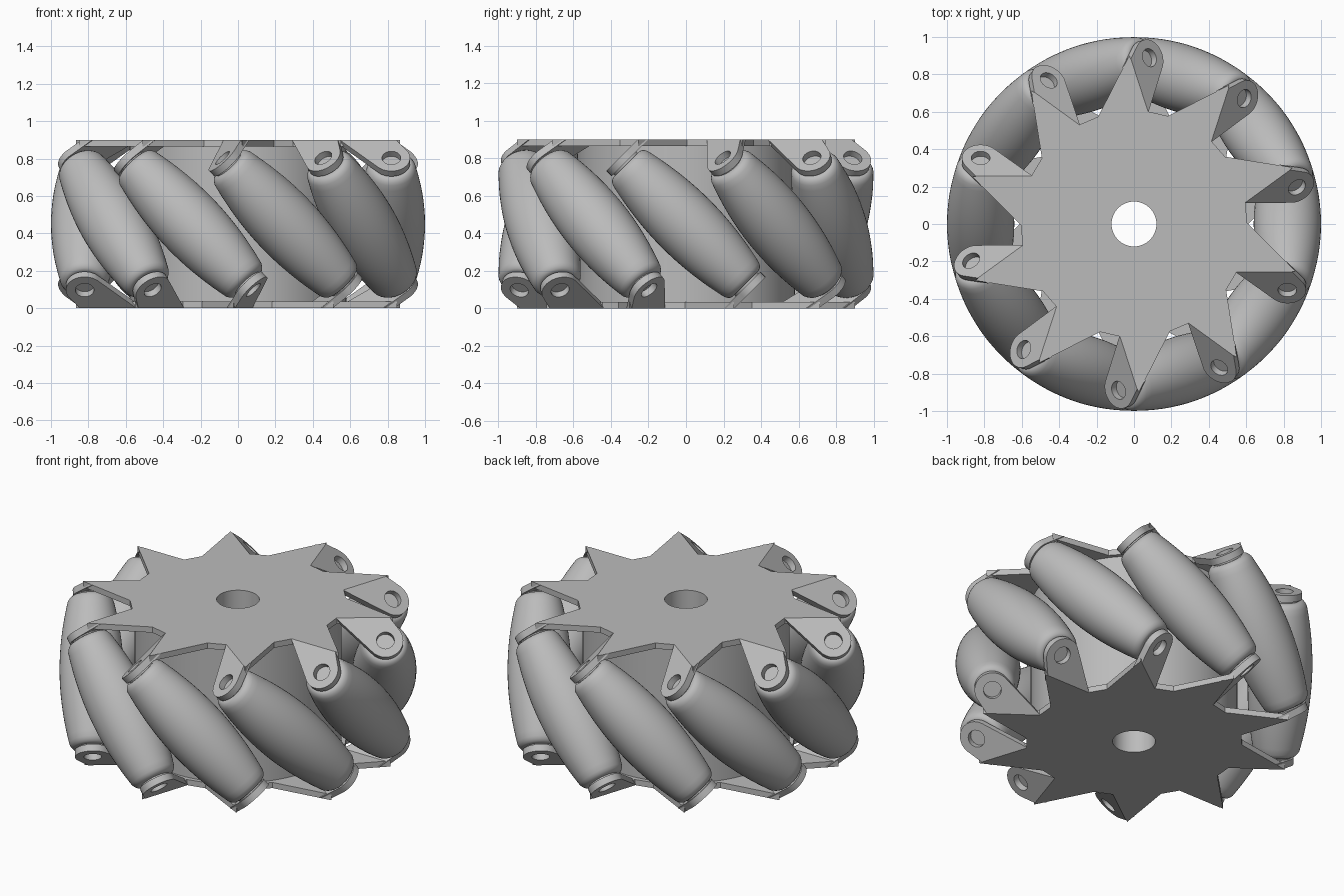
import bpy, bmesh
from math import pi, cos, sin, hypot, radians, sqrt
from mathutils import Matrix, Vector

cube = bpy.data.objects.get("Cube")
if cube:
    bpy.data.objects.remove(cube)

COUNT = 10          # rollers around the wheel
HEIGHT = 0.9
AXLE = 0.82         # distance of each roller axle from the wheel centre
PLATE = 0.035       # thickness of the star plates

grey = bpy.data.materials.new("plain_grey")
grey.use_nodes = True
grey.diffuse_color = (0.5, 0.5, 0.5, 1)
grey.node_tree.nodes["Principled BSDF"].inputs["Base Color"].default_value = (0.5, 0.5, 0.5, 1)

# Roller frame: x is radial, z runs along the axle tilted by 45 degrees
TILT = Matrix.Translation((0, 0, HEIGHT / 2)) @ Matrix.Rotation(pi / 4, 4, "X")
FLIP = (Matrix.Translation((0, 0, HEIGHT / 2)) @ Matrix.Rotation(pi, 4, "X")
        @ Matrix.Translation((0, 0, -HEIGHT / 2)))


def arc(cx, cy, r, start, end, steps):
    angles = [radians(start + (end - start) * i / steps) for i in range(steps + 1)]
    return [(cx + r * cos(a), cy + r * sin(a)) for a in angles]


def circle(cx, cy, r, steps):
    return arc(cx, cy, r, 0, 360, steps)[:-1]


def plate(loops, low, high):
    """Flat plate from an outline and hole loops, between two heights."""
    bm = bmesh.new()
    for loop in loops:
        verts = [bm.verts.new((x, y, low)) for x, y in loop]
        for i, v in enumerate(verts):
            bm.edges.new((v, verts[i - 1]))
    bmesh.ops.triangle_fill(bm, use_beauty=True, edges=bm.edges[:])
    ext = bmesh.ops.extrude_face_region(bm, geom=bm.faces[:])
    moved = [g for g in ext["geom"] if isinstance(g, bmesh.types.BMVert)]
    bmesh.ops.translate(bm, verts=moved, vec=(0, 0, high - low))
    return bm


def finish(bm, name):
    bmesh.ops.recalc_face_normals(bm, faces=bm.faces[:])
    mesh = bpy.data.meshes.new(name)
    bm.to_mesh(mesh)
    bm.free()
    mesh.materials.append(grey)
    return mesh


def place(name, mesh, matrix=Matrix()):
    obj = bpy.data.objects.new(name, mesh)
    bpy.context.scene.collection.objects.link(obj)
    obj.matrix_world = matrix
    return obj


# Hub drum with a bore
hub = finish(plate([circle(0, 0, 0.58, 80), circle(0, 0, 0.12, 48)], 0.01, HEIGHT - 0.01), "hub_drum")
place("hub_drum", hub)

# Star plate: a valley, a sharp tip and the straight fold edge in each sector
star = []
for i in range(COUNT):
    turn = Matrix.Rotation(-2 * pi * i / COUNT, 2)
    for point in ((0.605, 0.005), (0.865, -0.255), (0.55, -0.255)):
        star.append(tuple(turn @ Vector(point)))
star_mesh = finish(plate([star, circle(0, 0, 0.12, 48)], HEIGHT - PLATE, HEIGHT), "star_plate")
place("top_star_plate", star_mesh)
place("bottom_star_plate", star_mesh, FLIP)

# Bracket tab: rounded head with an axle hole, trimmed level with the plate
outline = arc(AXLE, 0, 0.1, 225, 395, 24) + [(0.8, 0.2), (0.48, 0.2)]
bm = plate([outline, circle(AXLE, 0, 0.05, 28)], 0.46, 0.5)
bm.transform(TILT)
bmesh.ops.bisect_plane(bm, geom=bm.verts[:] + bm.edges[:] + bm.faces[:],
                       plane_co=(0, 0, HEIGHT), plane_no=(0, 0, 1), clear_outer=True)
bmesh.ops.holes_fill(bm, edges=[e for e in bm.edges if e.is_boundary], sides=0)
tab_mesh = finish(bm, "bracket_tab")

# Barrel roller: bulging profile with rounded ends and short collars
half = [(1 - hypot(AXLE, 0.69 * s), s) for s in [0.42 * i / 12 for i in range(13)]]
half += [(0.122, 0.434), (0.112, 0.445), (0.1, 0.45), (0.086, 0.45), (0.086, 0.462), (0, 0.462)]
profile = [(r, -s) for r, s in reversed(half[1:])] + half
bm = bmesh.new()
verts = [bm.verts.new((r, 0, s)) for r, s in profile]
edges = [bm.edges.new(pair) for pair in zip(verts, verts[1:])]
bmesh.ops.spin(bm, geom=verts + edges, cent=(0, 0, 0), axis=(0, 0, 1),
               angle=2 * pi, steps=48, use_duplicate=False)
bmesh.ops.remove_doubles(bm, verts=bm.verts[:], dist=0.0005)
bm.transform(TILT @ Matrix.Translation((AXLE, 0, 0)))
roller_mesh = finish(bm, "roller")

# Repeat rollers and tabs around the wheel
for i in range(COUNT):
    turn = Matrix.Rotation(2 * pi * i / COUNT, 4, "Z")
    place(f"roller_{i + 1}", roller_mesh, turn)
    place(f"top_tab_{i + 1}", tab_mesh, turn)
    place(f"bottom_tab_{i + 1}", tab_mesh, turn @ FLIP)

# Smooth curved surfaces while keeping plate edges sharp
for name in ("hub_drum", "top_star_plate", "roller_1", "top_tab_1"):
    bpy.ops.object.select_all(action="DESELECT")
    obj = bpy.data.objects[name]
    obj.select_set(True)
    bpy.context.view_layer.objects.active = obj
    bpy.ops.object.shade_smooth_by_angle(angle=radians(35))
